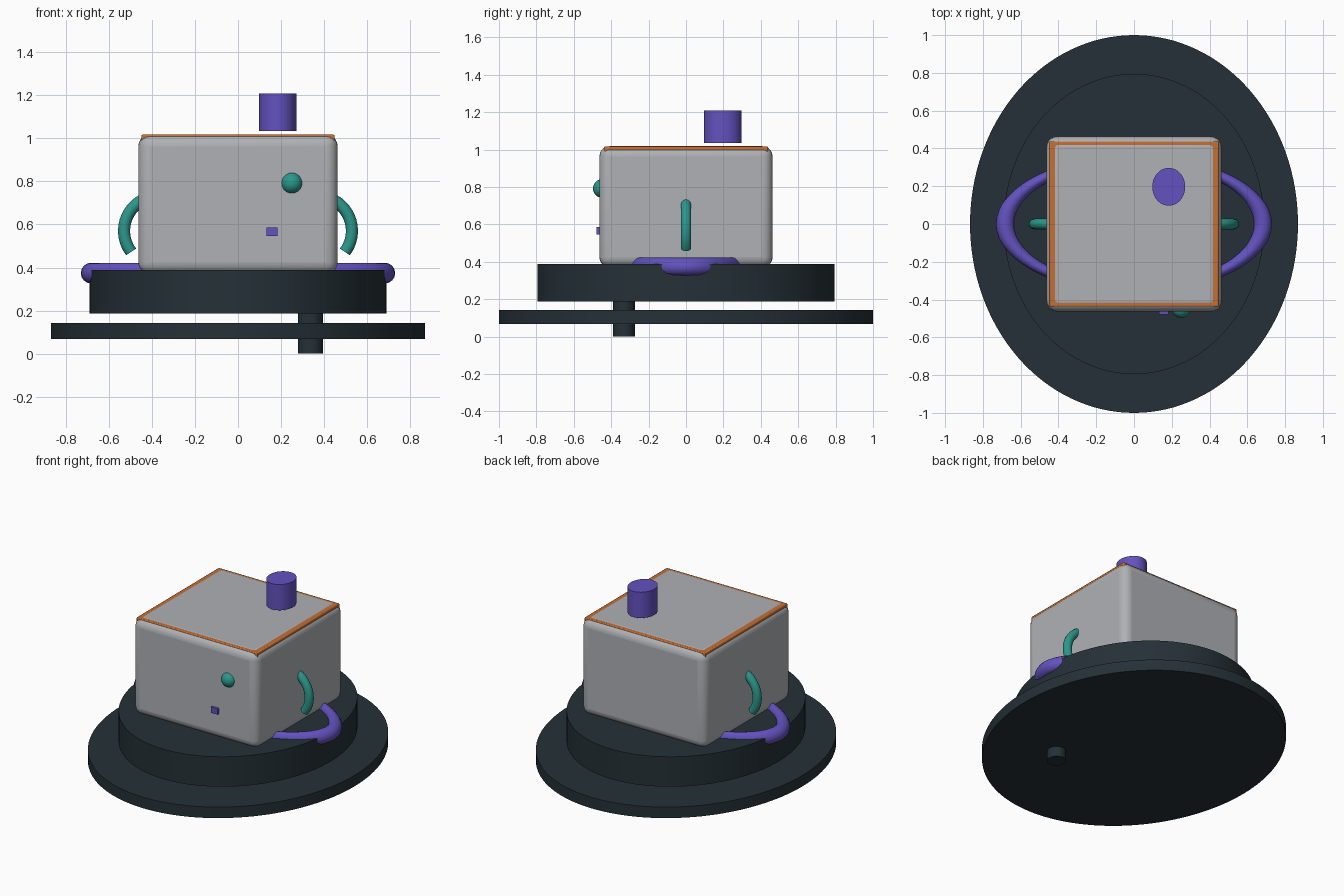
import bpy
import math
from mathutils import Vector

if "Cube" in bpy.data.objects:
    bpy.data.objects.remove(bpy.data.objects["Cube"])


def material(name, rgb):
    m = bpy.data.materials.new(name)
    m.diffuse_color = (*rgb, 1)
    m.use_nodes = True
    m.node_tree.nodes["Principled BSDF"].inputs["Base Color"].default_value = m.diffuse_color
    return m


DARK = material("dark slate", (0.018, 0.030, 0.038))
GREY = material("light grey", (0.43, 0.44, 0.46))
ORANGE = material("orange", (0.56, 0.16, 0.035))
PURPLE = material("purple", (0.125, 0.085, 0.52))
TEAL = material("teal", (0.025, 0.31, 0.26))


def finish(name, mat, angle=35):
    ob = bpy.context.object
    ob.name = name
    ob.data.materials.clear()
    ob.data.materials.append(mat)
    bpy.ops.object.transform_apply(location=False, rotation=False, scale=True)
    bpy.ops.object.shade_smooth_by_angle(angle=math.radians(angle))
    return ob


def disc(name, mat, centre, rx, ry, z0, z1, sides=64):
    """Elliptical cylinder between two heights."""
    bpy.ops.mesh.primitive_cylinder_add(vertices=sides, radius=1, depth=1,
                                        location=(*centre, (z0 + z1) / 2))
    bpy.context.object.scale = (rx, ry, z1 - z0)
    return finish(name, mat)


def box(name, mat, lo, hi, bevel=0, segments=4):
    """Box between two corners with rounded edges."""
    lo, hi = Vector(lo), Vector(hi)
    bpy.ops.mesh.primitive_cube_add(size=1, location=(lo + hi) / 2)
    bpy.context.object.scale = hi - lo
    ob = finish(name, mat)
    if bevel:
        mod = ob.modifiers.new("rounded edges", 'BEVEL')
        mod.width = bevel
        mod.segments = segments
    return ob


# Base: wide plate, thick plinth and the peg through the plate
disc("base_plate", DARK, (0, 0), 0.868, 1.0, 0.068, 0.142, 128)
disc("plinth", DARK, (0, 0), 0.69, 0.795, 0.187, 0.388, 128)
disc("base_peg", DARK, (0.336, -0.332), 0.058, 0.058, 0.0, 0.25, 32)

# Body with a trim slab peeking out of its rounded top edge
box("body", GREY, (-0.463, -0.463, 0.37), (0.463, 0.463, 1.018), 0.055, 5)
box("top_trim", ORANGE, (-0.449, -0.438, 0.96), (0.449, 0.438, 1.0165), 0.006, 2)

# Knob hovering just above the lid
disc("top_knob", PURPLE, (0.184, 0.197), 0.087, 0.1, 1.035, 1.208, 48)

# Front button and small front stud
bpy.ops.mesh.primitive_uv_sphere_add(segments=32, ring_count=16, radius=0.05,
                                     location=(0.25, -0.447, 0.792))
finish("front_button", TEAL, 180)
box("front_stud", PURPLE, (0.133, -0.479, 0.547), (0.183, -0.44, 0.586))

# Flattened ring around the body, forming a loop on each side
bpy.ops.mesh.primitive_torus_add(major_segments=64, minor_segments=16,
                                 major_radius=0.682, minor_radius=0.048,
                                 location=(0, 0, 0.374))
bpy.context.object.scale = (1, 0.5, 1)
finish("side_loops", PURPLE, 60)

# Curved side handles, one per side
for side, label in ((1, "right"), (-1, "left")):
    curve = bpy.data.curves.new(label + "_handle", 'CURVE')
    curve.dimensions = '3D'
    curve.bevel_depth = 0.028
    curve.bevel_resolution = 4
    curve.use_fill_caps = True
    count = 20
    spline = curve.splines.new('POLY')
    spline.points.add(count - 1)
    for i, p in enumerate(spline.points):
        a = math.radians(-37 + 127 * i / (count - 1))
        p.co = (side * (0.367 + 0.162 * math.cos(a)), 0,
                0.57 + 0.162 * math.sin(a), 1)
    handle = bpy.data.objects.new(label + "_handle", curve)
    bpy.context.collection.objects.link(handle)
    bpy.ops.object.select_all(action='DESELECT')
    handle.select_set(True)
    bpy.context.view_layer.objects.active = handle
    bpy.ops.object.convert(target='MESH')
    finish(label + "_handle", TEAL, 40)
